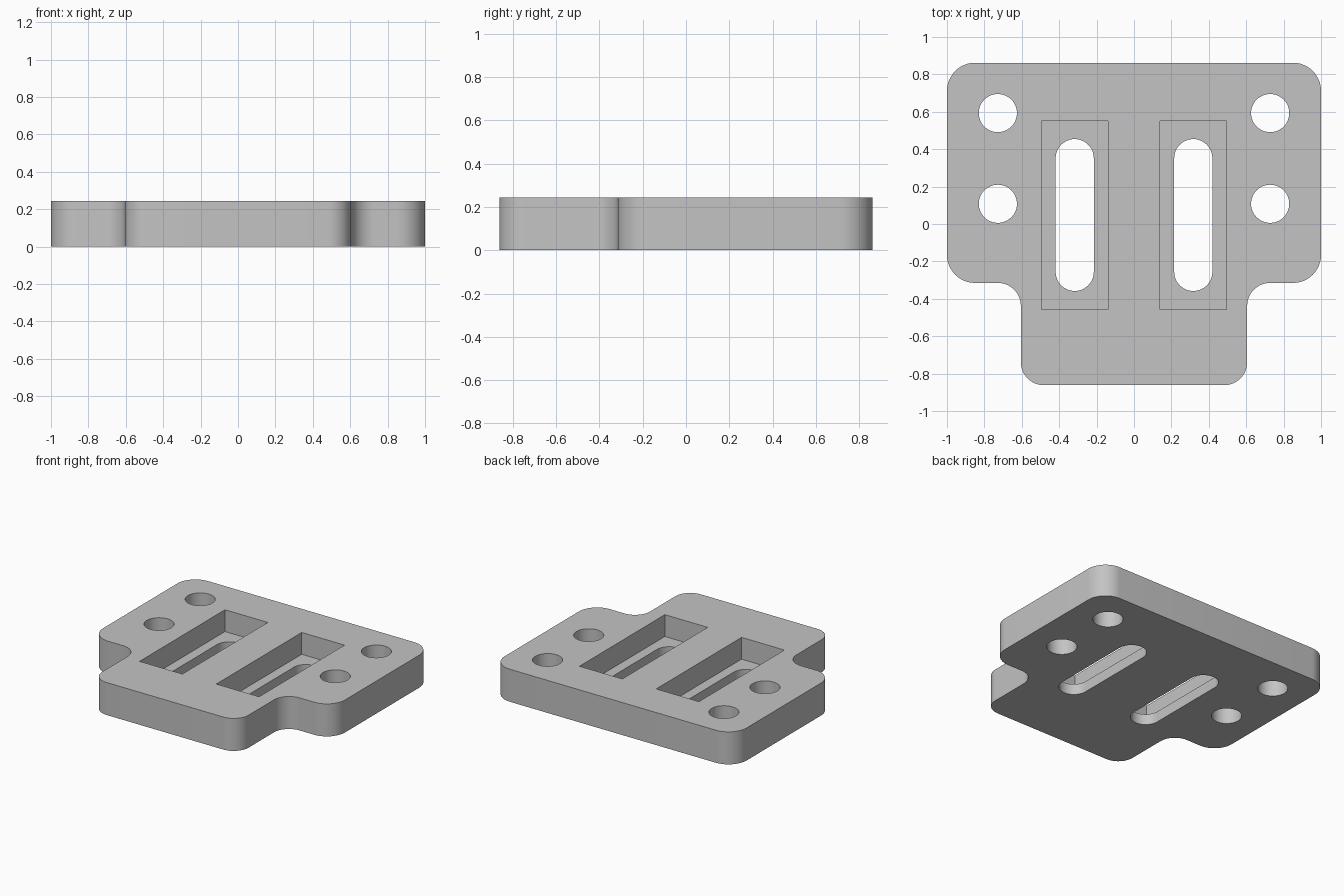
import bpy
import bmesh
from math import cos, sin, pi, radians
from mathutils import Vector

if "Cube" in bpy.data.objects:
    bpy.data.objects.remove(bpy.data.objects["Cube"])

HEIGHT = 0.243
FLOOR = 0.08      # floor level of the pockets
OVER = 0.1        # how far cutters stick out

grey = bpy.data.materials.new("plain grey")
grey.use_nodes = True
colour = (0.55, 0.55, 0.55, 1)
grey.diffuse_color = colour
grey.node_tree.nodes["Principled BSDF"].inputs["Base Color"].default_value = colour


def rounded(corners, steps=12):
    """Outline with every right-angled corner (x, y, radius) turned into an arc."""
    outline = []
    for i, (x, y, r) in enumerate(corners):
        p = Vector((x, y))
        back = (Vector(corners[i - 1][:2]) - p).normalized()
        ahead = (Vector(corners[(i + 1) % len(corners)][:2]) - p).normalized()
        centre = p + r * (back + ahead)
        for s in range(steps + 1 if r else 1):
            t = s / steps * pi / 2
            q = centre - r * (ahead * cos(t) + back * sin(t))
            if not outline or (q - outline[-1]).length > 1e-4:
                outline.append(q)
    if (outline[0] - outline[-1]).length < 1e-4:
        outline.pop()
    return outline


def box(x, y, half_x, half_y, r):
    """Rounded rectangle; a full radius makes a slot or a circle."""
    return rounded([(x + sx * half_x, y + sy * half_y, r)
                    for sx, sy in ((-1, -1), (1, -1), (1, 1), (-1, 1))])


def prism(name, outline, z0, z1):
    bm = bmesh.new()
    face = bm.faces.new([bm.verts.new((p.x, p.y, z0)) for p in outline])
    top = bmesh.ops.extrude_face_region(bm, geom=[face])["geom"]
    bmesh.ops.translate(bm, vec=(0, 0, z1 - z0),
                        verts=[v for v in top if isinstance(v, bmesh.types.BMVert)])
    bmesh.ops.recalc_face_normals(bm, faces=bm.faces)
    mesh = bpy.data.meshes.new(name)
    bm.to_mesh(mesh)
    bm.free()
    mesh.materials.append(grey)
    obj = bpy.data.objects.new(name, mesh)
    bpy.context.collection.objects.link(obj)
    return obj


# Plate: wide rear with a narrower front tongue
half = [(0.605, -0.862, 0.123), (0.605, -0.315, 0.123),
        (1, -0.315, 0.15), (1, 0.862, 0.15)]
plate = prism("mounting_plate",
              rounded(half + [(-x, y, r) for x, y, r in reversed(half)]), 0, HEIGHT)

# Cutters, the same on both sides
cutters = []
for side, sx in (("left", 1), ("right", -1)):
    for place, y in (("rear", 0.593), ("front", 0.108)):
        cutters.append(prism(f"{side}_{place}_bolt_hole",
                             box(sx * 0.728, y, 0.102, 0.102, 0.102), -OVER, HEIGHT + OVER))
    cutters.append(prism(f"{side}_pocket",
                         box(sx * 0.317, 0.048, 0.177, 0.504, 0), FLOOR, HEIGHT + OVER))
    cutters.append(prism(f"{side}_slot",
                         box(sx * 0.317, 0.048, 0.102, 0.406, 0.102), -OVER, HEIGHT + OVER))

# Cut the openings, then discard the cutters
bpy.context.view_layer.objects.active = plate
for cutter in cutters:
    cutter.hide_render = True
    mod = plate.modifiers.new(cutter.name, "BOOLEAN")
    mod.operation = "DIFFERENCE"
    mod.solver = "EXACT"
    mod.object = cutter
    bpy.ops.object.modifier_apply(modifier=mod.name)
for cutter in cutters:
    bpy.data.objects.remove(cutter)

# Smooth the round walls, keep the rims sharp
bpy.ops.object.select_all(action="DESELECT")
plate.select_set(True)
bpy.ops.object.shade_smooth_by_angle(angle=radians(30))
